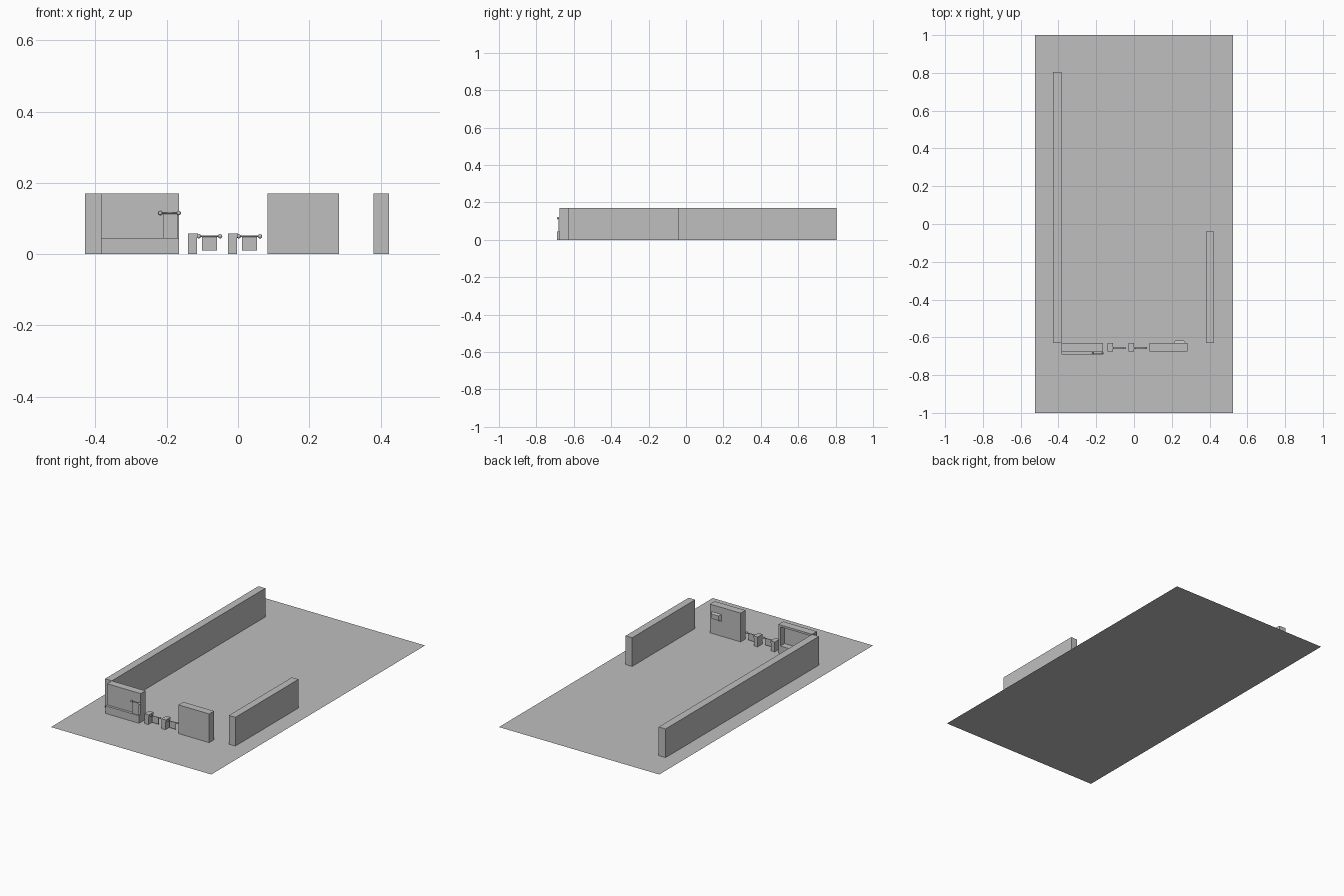
import bpy, bmesh, math

if "Cube" in bpy.data.objects:
    bpy.data.objects.remove(bpy.data.objects["Cube"])

grey = bpy.data.materials.new("plain_grey")
grey.diffuse_color = (0.52, 0.52, 0.52, 1)
grey.use_nodes = True
grey.node_tree.nodes["Principled BSDF"].inputs["Base Color"].default_value = grey.diffuse_color


def finish(name, bm):
    bmesh.ops.recalc_face_normals(bm, faces=bm.faces[:])
    me = bpy.data.meshes.new(name)
    bm.to_mesh(me)
    bm.free()
    me.materials.append(grey)
    ob = bpy.data.objects.new(name, me)
    bpy.context.collection.objects.link(ob)
    return ob


def box(name, x0, x1, y0, y1, z0, z1):
    bm = bmesh.new()
    bmesh.ops.create_cube(bm, size=1)
    for v in bm.verts:
        v.co = (x1 if v.co.x > 0 else x0,
                y1 if v.co.y > 0 else y0,
                z1 if v.co.z > 0 else z0)
    return finish(name, bm)


def rod(name, x0, x1, y, z, r=0.002, knob=0.006):
    """Horizontal rod along x with a round knob at each end."""
    bm = bmesh.new()
    bmesh.ops.create_cone(bm, cap_ends=True, segments=12, radius1=r,
                          radius2=r, depth=x1 - x0)
    for v in bm.verts:
        v.co = (v.co.z + (x0 + x1) / 2, y + v.co.x, z + v.co.y)
    for x in (x0, x1):
        res = bmesh.ops.create_uvsphere(bm, u_segments=12, v_segments=8, radius=knob)
        for v in res["verts"]:
            v.co.x += x
            v.co.y += y
            v.co.z += z
    for f in bm.faces:
        f.smooth = True
    return finish(name, bm)


# Ground slab (flat sheet)
bm = bmesh.new()
bmesh.ops.create_grid(bm, x_segments=1, y_segments=1, size=1)
for v in bm.verts:
    v.co.x *= 0.525
finish("floor_sheet", bm)

# Long side walls and right front wall
box("left_wall", -0.43, -0.385, -0.63, 0.805, 0, 0.17)
box("right_wall", 0.381, 0.424, -0.63, -0.04, 0, 0.17)
box("front_right_wall", 0.083, 0.284, -0.675, -0.63, 0, 0.17)

# Left front wall: base, header and jamb around a pane
box("front_left_base", -0.385, -0.165, -0.675, -0.63, 0, 0.045)
box("front_left_header", -0.385, -0.165, -0.675, -0.63, 0.158, 0.17)
box("front_left_jamb", -0.177, -0.165, -0.675, -0.63, 0.045, 0.158)
box("front_left_pane", -0.385, -0.177, -0.675, -0.669, 0.045, 0.158)
box("front_ledge", -0.385, -0.165, -0.69, -0.675, 0, 0.045)

# Hanging cloth on a rod in front of the left wall
rod("hanging_rod", -0.218, -0.166, -0.684, 0.115)
box("hanging_cloth", -0.21, -0.17, -0.685, -0.683, 0.045, 0.115)

# Two small posts, each with a rod and hanging panel
for i, x in enumerate((-0.14, -0.028)):
    box(f"post_{i}", x, x + 0.025, -0.675, -0.63, 0, 0.046)
    box(f"post_cap_{i}", x, x + 0.028, -0.675, -0.63, 0.046, 0.058)
    rod(f"post_rod_{i}", x + 0.03, x + 0.09, -0.657, 0.05)
    box(f"post_panel_{i}", x + 0.039, x + 0.081, -0.658, -0.656, 0.01, 0.05)

# Small tapered plate on the back of the right front wall
plate = box("wall_plate", 0.21, 0.273, -0.63, -0.617, 0.088, 0.128)
for v in plate.data.vertices:
    if v.co.y > -0.62:
        v.co.x += 0.008 if v.co.x < 0.24 else -0.008
        v.co.z += 0.006 if v.co.z < 0.1 else -0.006
